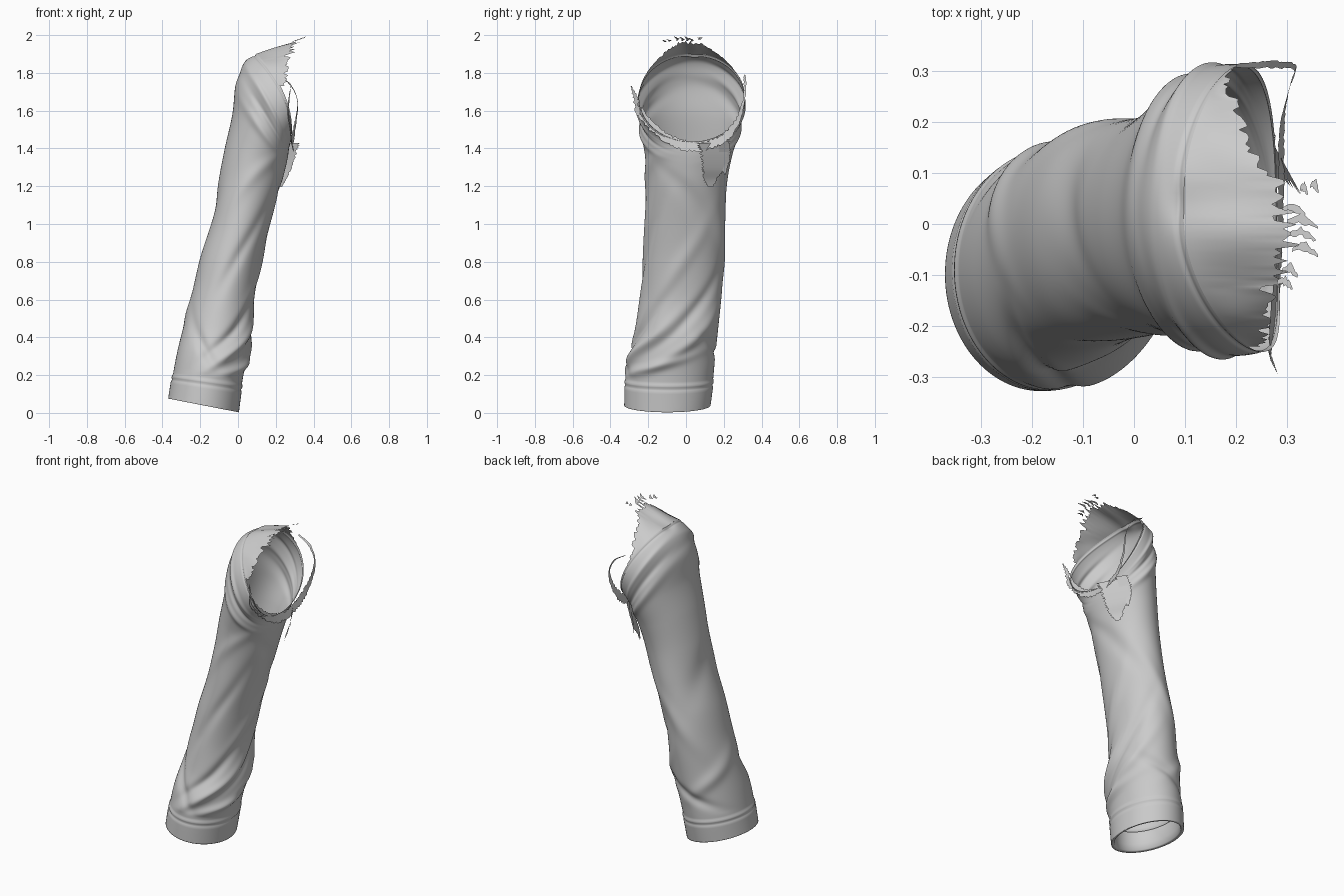
import bpy, math, random
from mathutils import Vector

random.seed(4)
PI = math.pi

# Sleeve sections: left point (x,z), right point (x,z), y extent, bulge of front / back rim toward +x
ROWS = [
    (-.365, .075, .000, .004, -.322, .125, 0, 0),
    (-.345, .200, .020, .150, -.320, .143, 0, 0),
    (-.320, .330, .045, .280, -.308, .155, 0, 0),
    (-.285, .470, .075, .420, -.270, .170, 0, 0),
    (-.240, .650, .085, .600, -.245, .188, 0, 0),
    (-.200, .820, .120, .800, -.232, .197, 0, 0),
    (-.140, 1.02, .165, .980, -.220, .207, 0, 0),
    (-.105, 1.22, .220, 1.17, -.210, .215, 0, 0),
    (-.070, 1.40, .250, 1.29, -.215, .240, 0, 0),
    (-.030, 1.58, .265, 1.36, -.235, .275, .01, 0),
    (-.012, 1.74, .270, 1.40, -.250, .300, .03, .01),
    (.030, 1.85, .275, 1.42, -.258, .312, .05, .02),
    (.095, 1.905, .280, 1.435, -.250, .312, .065, .03),
]
LAST = len(ROWS) - 1

# Folds: angle, row, slope (rows per radian), half length (rad), half width (rows), height
FOLDS = [
    (-.9, 2.4, 1.3, .7, .28, .022), (-1.0, 3.1, 1.5, .7, .3, -.022),
    (-1.9, 2.3, -1.4, .6, .3, -.016), (-.4, 1.7, .5, .8, .2, .016),
    (.3, 2.6, 1.2, .7, .3, .016), (.2, 3.4, 1.4, .8, .3, -.016),
    (1.5, 2.2, -.8, .8, .25, -.015), (2.4, 2.8, .8, .8, .3, .013),
    (-.2, 4.6, 1.8, .7, .45, .012), (-1.3, 5.2, 2.2, .6, .5, -.012),
    (1.6, 5.0, -1.5, .8, .5, .010), (.3, 6.6, -1.3, .8, .4, -.010),
    (-1.5, 7.4, 1.5, .7, .4, .009), (3.0, 6.2, 1.0, .8, .5, -.008),
    (-1.7, 9.2, -.5, .7, .22, .012), (-1.6, 9.9, -.5, .7, .2, -.013),
    (-1.9, 10.6, -.4, .7, .2, .012), (1.7, 9.3, .6, .8, .25, .012),
    (1.8, 10.1, .5, .8, .22, -.012), (2.0, 10.8, .4, .7, .2, .010),
    (2.9, 10.4, .2, .7, .3, -.006), (3.1, 11.8, .1, .15, .3, -.012),
]


def make(name, verts, faces):
    me = bpy.data.meshes.new(name)
    me.from_pydata([tuple(v) for v in verts], [], faces)
    me.update()
    ob = bpy.data.objects.new(name, me)
    bpy.context.collection.objects.link(ob)
    for p in me.polygons:
        p.use_smooth = True
    return ob


def grid(name, rows, closed=False):
    n = len(rows[0])
    faces = []
    for i in range(len(rows) - 1):
        for j in range(n if closed else n - 1):
            k = (j + 1) % n
            faces.append((i * n + j, i * n + k, (i + 1) * n + k, (i + 1) * n + j))
    return make(name, [p for r in rows for p in r], faces)


def spline(pts, t):
    i = min(int(t), len(pts) - 2)
    f = t - i
    p = [pts[max(0, min(len(pts) - 1, i + d))] for d in (-1, 0, 1, 2)]
    return [b + .5 * f * (c - a + f * (2 * a - 5 * b + 4 * c - d + f * (3 * (b - c) + d - a)))
            for a, b, c, d in zip(*p)]


def relief(a, t):
    h = 0
    for a0, t0, slope, ln, wd, amp in FOLDS:
        da = (a - a0 + PI) % (2 * PI) - PI
        dt = t - t0 - slope * da
        h += amp * math.exp(-(da / ln) ** 2 - (dt / wd) ** 2)
    h *= max(0, min(1, (t - .9) / .4))
    # raised cuff band, its stitched groove, and the shoulder seam groove
    h += .005 / (1 + math.exp((t - 1.0) * 60))
    h -= .006 * math.exp(-((t - .82) / .04) ** 2)
    h -= .004 * math.exp(-((t - LAST + .25) / .07) ** 2)
    return h


def surf(a, t, inset=0):
    xl, zl, xr, zr, y0, y1, bf, bb = spline(ROWS, t)
    c, s = math.cos(a), math.sin(a)
    half = Vector(((xr - xl) / 2, 0, (zr - zl) / 2))
    mid = Vector(((xl + xr) / 2, (y0 + y1) / 2, (zl + zr) / 2))
    rad = half * c + Vector((0, (y1 - y0) / 2 * s, 0))
    p = mid + rad + rad.normalized() * (relief(a, t) - inset)
    p.x += (bf if s < 0 else bb) * s * s
    return p


# Sleeve with the cuff turned inside at the hem
N, M = 112, 230
ring = [2 * PI * j / N for j in range(N)]
rows = [[surf(a, t, d) for a in ring] for t, d in
        ((.9, .022), (.8, .025), (.4, .022), (.08, .02), (.02, .014))]
rows += [[surf(a, LAST * i / M) for a in ring] for i in range(M + 1)]
grid("sleeve", rows, True)


# Torn shoulder flap above the seam
def flap_end(y):
    keys = [(-.3, .24), (-.2, .255), (-.1, .285), (0, .31), (.06, .285), (.12, .24), (.28, .18), (.4, .17)]
    for (ya, xa), (yb, xb) in zip(keys, keys[1:]):
        if y <= yb:
            return xa + (xb - xa) * (y - ya) / (yb - ya)
    return keys[-1][1]


cols = []
for j in range(91):
    d = -1.3 + 2.6 * j / 90
    p = surf(PI + d, LAST)
    rough = .035 if -.13 < p.y < .09 else .012
    end = max(p.x + .004, flap_end(p.y) + random.uniform(-rough, rough))
    col = []
    for k in range(13):
        v = k / 12
        x = p.x + (end - p.x) * v
        lift = .31 * math.cos(d) ** 2 * (x - p.x)
        col.append(Vector((x, p.y, p.z + lift + .004 * math.sin(PI * v) * math.sin(9 * d))))
    cols.append(col)
grid("shoulder_flap", cols)


# Ragged cloth strips
def strip(name, path, widths, side, rough=.3, n=60):
    out = []
    for i in range(n + 1):
        t = (len(path) - 1) * i / n
        p = Vector(spline(path, t))
        w = max(.001, spline([(q,) for q in widths], t)[0])
        s = side(p)
        lo, hi = (w * (1 + random.uniform(-rough, rough)) for _ in range(2))
        out.append([p - s * lo, p, p + s * hi])
    return grid(name, out)


def outward(p):
    r = Vector((0, p.y - .03, p.z - 1.66)).normalized()
    return r + Vector((.25, 0, 0))


def across(p):
    return Vector((-.55, 1, 0))


strip("torn_armhole_edge",
      [(.265, -.235, 1.62), (.27, -.2, 1.545), (.28, -.1, 1.455), (.285, 0, 1.415), (.288, .1, 1.415),
       (.29, .2, 1.455), (.305, .27, 1.54), (.315, .305, 1.65), (.275, .312, 1.74), (.2, .31, 1.79)],
      [.004, .016, .022, .024, .022, .022, .014, .006, .007, .004], outward, n=110)
strip("frayed_front_strip", [(.28, -.29, 1.73), (.27, -.265, 1.66), (.265, -.25, 1.58), (.275, -.17, 1.50), (.285, -.08, 1.43)],
      [.003, .012, .01, .014, .004], outward, .5)
strip("hanging_shred", [(.282, .14, 1.43), (.265, .15, 1.36), (.25, .145, 1.29), (.235, .13, 1.235), (.225, .13, 1.195)],
      [.08, .068, .055, .034, .012], across, .15)
strip("side_shred", [(.262, .2, 1.44), (.235, .205, 1.37), (.22, .205, 1.31), (.215, .205, 1.26)],
      [.03, .03, .018, .003], across, .2)

# Frayed threads beyond the flap edge
for i, (x, y, ln) in enumerate([(.29, .03, .045), (.30, .005, .06), (.305, -.02, .05), (.31, -.05, .05),
                                (.29, -.09, .03), (.325, .07, .015), (.345, .075, .016), (.28, -.115, .03)]):
    z = 1.905 + .31 * (x - .095)
    strip(f"frayed_thread_{i + 1}", [(x, y, z), (x + ln * .5, y + .004, z + ln * .2), (x + ln, y - .012, z + ln * .4)],
          [.004, .008, .002], lambda p: Vector((.2, 1, 0)), .5, 10)
